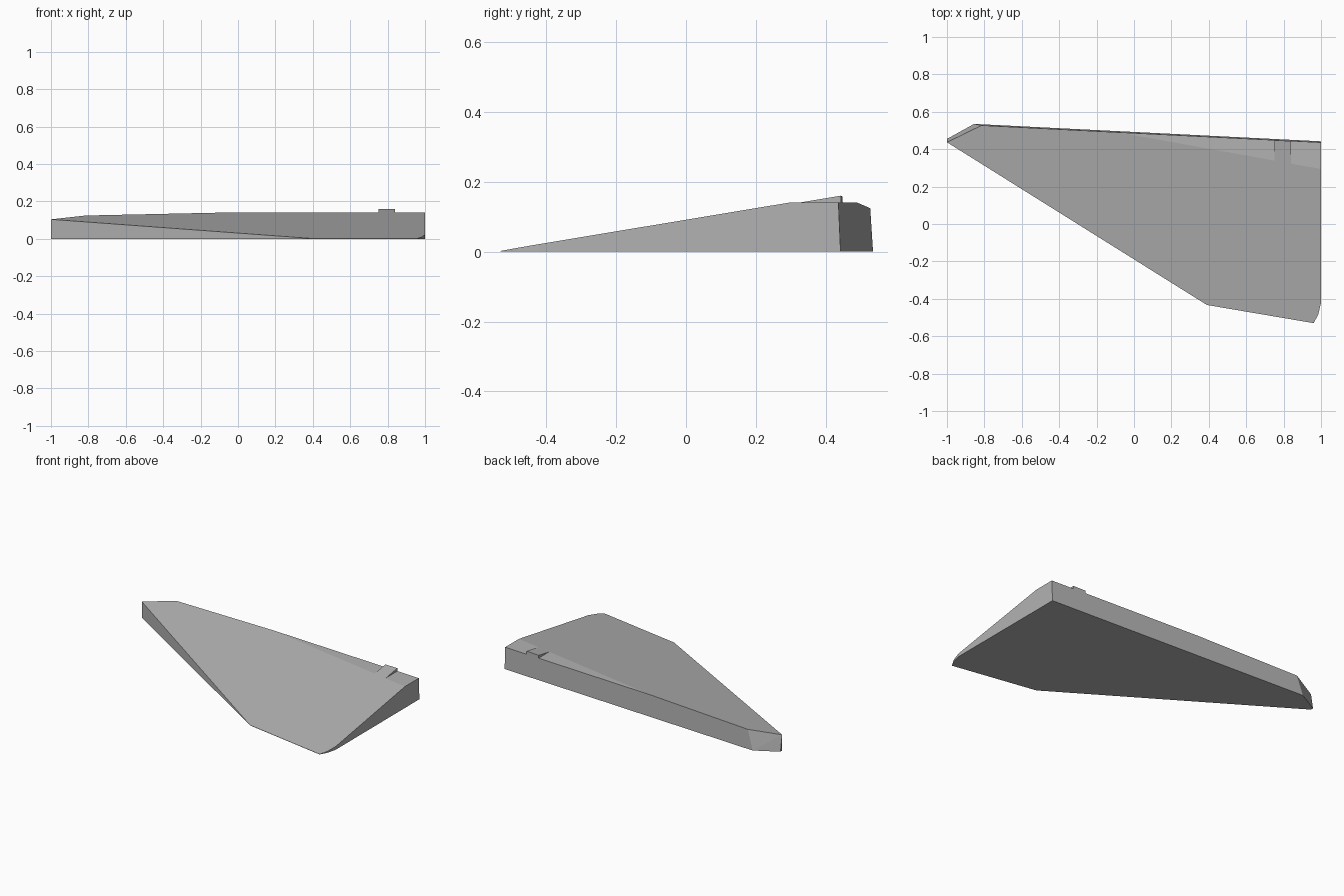
import bpy, bmesh

if "Cube" in bpy.data.objects:
    bpy.data.objects.remove(bpy.data.objects["Cube"])

grey = bpy.data.materials.new("grey")
grey.diffuse_color = (0.45, 0.45, 0.45, 1)
grey.use_nodes = True
grey.node_tree.nodes["Principled BSDF"].inputs["Base Color"].default_value = grey.diffuse_color


def slope(x, y):
    """Height of the sloping upper skin."""
    return max(0.002, 0.09 + 0.166 * y + 0.03 * (x - 0.96))


# Outlines of the underside and the upper skin, following the rim
BOTTOM = [(-1, 0.437), (0.39, -0.433), (0.96, -0.53), (0.985, -0.485), (1, -0.42),
          (1, 0.442), (-0.855, 0.535), (-1, 0.455)]
TOP = [(-1, 0.437), (0.39, -0.433), (0.96, -0.53), (0.985, -0.485), (1, -0.42),
       (1, 0.435), (-0.815, 0.527)]


def wedge(name, cuts, cap):
    """Hull of both outlines, trimmed by (point, outward normal) planes."""
    bm = bmesh.new()
    for x, y in BOTTOM:
        bm.verts.new((x, y, 0))
    for x, y in TOP:
        bm.verts.new((x, y, slope(x, y)))
    bmesh.ops.convex_hull(bm, input=bm.verts[:])
    bmesh.ops.dissolve_limit(bm, angle_limit=0.01, verts=bm.verts[:], edges=bm.edges[:])
    for co, no in cuts:
        res = bmesh.ops.bisect_plane(bm, geom=bm.verts[:] + bm.edges[:] + bm.faces[:],
                                     plane_co=co, plane_no=no, clear_outer=True)
        if cap:
            edges = [e for e in res["geom_cut"] if isinstance(e, bmesh.types.BMEdge)]
            bmesh.ops.holes_fill(bm, edges=edges)
    bmesh.ops.recalc_face_normals(bm, faces=bm.faces[:])
    mesh = bpy.data.meshes.new(name)
    bm.to_mesh(mesh)
    bm.free()
    mesh.materials.append(grey)
    obj = bpy.data.objects.new(name, mesh)
    bpy.context.collection.objects.link(obj)
    return obj


# Main panel with its high rear strip levelled off
wedge("wedge_panel", [((0, 0, 0.14), (0, 0, 1))], True)

# Small rear tab that keeps the full slope
wedge("rear_tab", [((0.75, 0, 0), (-1, 0, 0)), ((0.84, 0, 0), (1, 0, 0)),
                   ((0, 0, 0.139), (0, 0, -1))], True)
